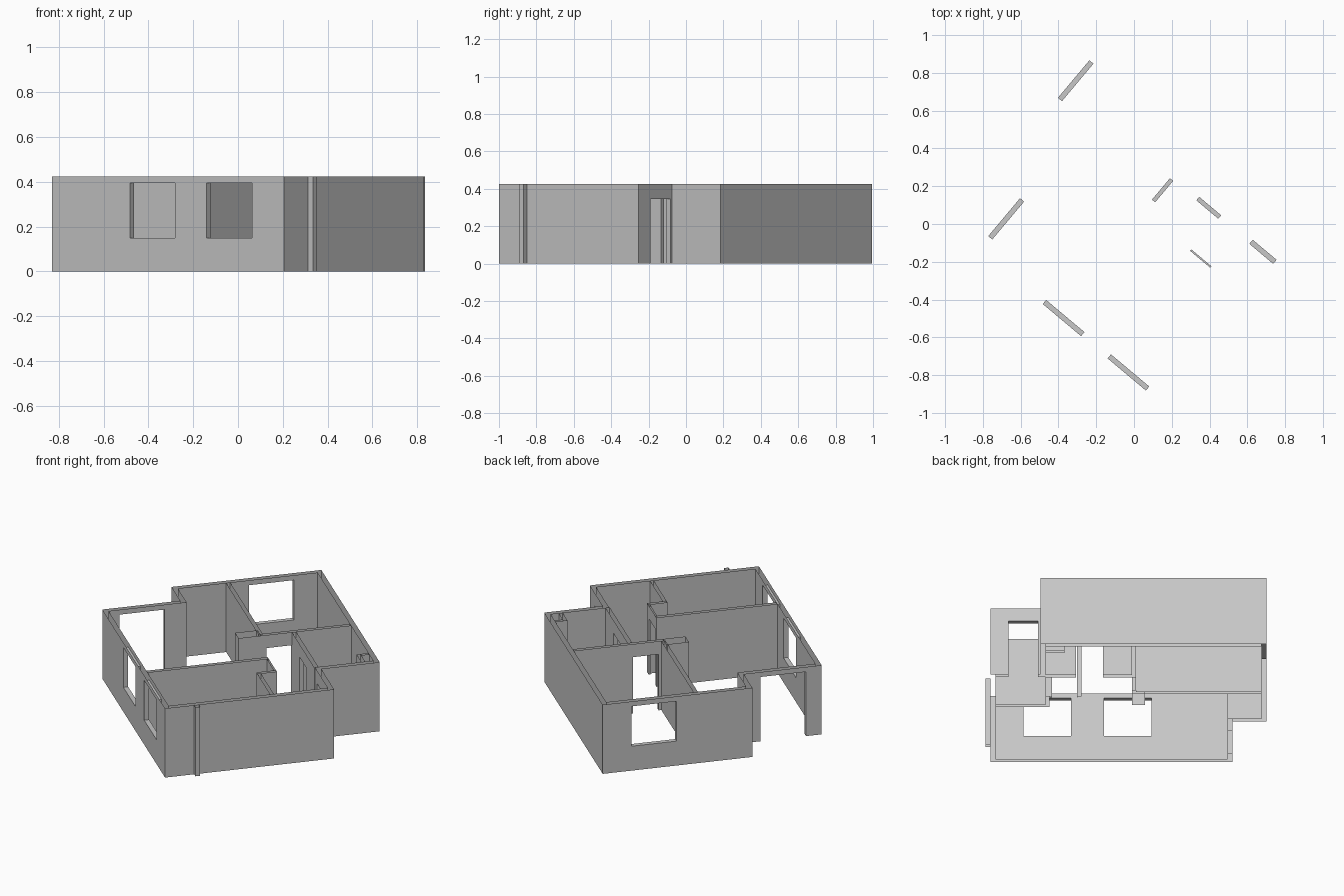
import bpy, bmesh, math
from mathutils import Vector

cube = bpy.data.objects.get("Cube")
if cube:
    bpy.data.objects.remove(cube, do_unlink=True)

H = 0.425          # wall height
T = 0.028          # outer wall thickness
DOOR = 0.345       # inner door height
SILL, HEAD = 0.15, 0.395
TURN = math.radians(-40)

plaster = bpy.data.materials.new("plaster_grey")
plaster.use_nodes = True
grey = (0.57, 0.57, 0.57, 1)
plaster.diffuse_color = grey
plaster.node_tree.nodes["Principled BSDF"].inputs["Base Color"].default_value = grey


def face(bm, pts, normal):
    """Add a face turned towards the given direction."""
    f = bm.faces.new([bm.verts.new(p) for p in pts])
    f.normal_update()
    if f.normal.dot(normal) < 0:
        f.normal_flip()


def point(axis, along, across, z):
    return Vector((along, across, z) if axis == 0 else (across, along, z))


def panel(bm, p, q, openings=()):
    """Upright sheet from p to q with holes, facing right of travel."""
    axis = 0 if abs(q[0] - p[0]) > abs(q[1] - p[1]) else 1
    across = p[1 - axis]
    d = Vector((q[0] - p[0], q[1] - p[1], 0))
    normal = d.cross(Vector((0, 0, 1)))
    x, end = sorted((p[axis], q[axis]))
    pieces = []
    for lo, hi, z0, z1 in sorted(openings):
        pieces += [(x, lo, 0, H), (lo, hi, 0, z0), (lo, hi, z1, H)]
        x = hi
    pieces.append((x, end, 0, H))
    for a, b, z0, z1 in pieces:
        if b - a > 1e-5 and z1 - z0 > 1e-5:
            face(bm, [point(axis, s, across, z) for s, z in
                      ((a, z0), (b, z0), (b, z1), (a, z1))], normal)


def reveal(bm, axis, c0, c1, opening):
    """Jambs, head and sill lining an opening through a wall."""
    lo, hi, z0, z1 = opening
    for s, sign in ((lo, 1), (hi, -1)):
        face(bm, [point(axis, s, c, z) for c, z in
                  ((c0, z0), (c1, z0), (c1, z1), (c0, z1))],
             point(axis, sign, 0, 0))
    for z, sign in ((z1, -1), (z0, 1)):
        if z > 0:
            face(bm, [point(axis, s, c, z) for s, c in
                      ((lo, c0), (hi, c0), (hi, c1), (lo, c1))],
                 Vector((0, 0, sign)))


def finish(name, bm):
    bmesh.ops.remove_doubles(bm, verts=bm.verts, dist=1e-5)
    mesh = bpy.data.meshes.new(name)
    bm.to_mesh(mesh)
    bm.free()
    mesh.materials.append(plaster)
    obj = bpy.data.objects.new(name, mesh)
    obj.rotation_euler.z = TURN
    bpy.context.collection.objects.link(obj)


def partition(name, u0, u1, v0, v1, openings=()):
    """Straight hollow wall, open at top and bottom."""
    bm = bmesh.new()
    axis = 0 if u1 - u0 > v1 - v0 else 1
    loop = [(u0, v0), (u1, v0), (u1, v1), (u0, v1)]
    for i in range(4):
        panel(bm, loop[i], loop[(i + 1) % 4], openings if i % 2 == axis else ())
    c0, c1 = (v0, v1) if axis == 0 else (u0, u1)
    for o in openings:
        reveal(bm, axis, c0, c1, o)
    finish(name, bm)


# Outer walls: stepped outline with an inner skin
outline = [(-0.55, -0.635), (0.80, -0.635), (0.80, 0.34), (0.52, 0.34),
           (0.52, 0.678), (-0.738, 0.678), (-0.738, -0.185), (-0.55, -0.185)]
holes = {0: [(-0.098, 0.167, SILL, HEAD), (0.35, 0.615, SILL, HEAD)],
         2: [(0.535, 0.70, 0, DOOR)],
         5: [(0.253, 0.512, SILL, HEAD)],
         7: [(-0.545, -0.283, 0, HEAD)]}
n = len(outline)
corners = [Vector(p) for p in outline]
inward = []
for i in range(n):
    d = (corners[(i + 1) % n] - corners[i]).normalized()
    inward.append(Vector((-d.y, d.x)))
inner = [corners[i] + T * (inward[i - 1] + inward[i]) for i in range(n)]

bm = bmesh.new()
for i in range(n):
    j = (i + 1) % n
    cuts = holes.get(i, [])
    panel(bm, corners[i], corners[j], cuts)
    panel(bm, inner[j], inner[i], cuts)
    axis = i % 2
    for o in cuts:
        reveal(bm, axis, corners[i][1 - axis], inner[i][1 - axis], o)
finish("outer_walls", bm)

# Inner walls
partition("long_room_wall", -0.71, -0.01, 0.122, 0.145)
partition("back_room_wall", -0.01, 0.012, 0.13, 0.65, [(0.16, 0.308, 0, DOOR)])
partition("hall_wall", 0.012, 0.492, 0.308, 0.332, [(0.172, 0.324, 0, DOOR)])
partition("front_room_wall", 0.293, 0.316, -0.607, 0.092)
partition("closet_door_wall", 0.316, 0.472, 0.082, 0.092, [(0.318, 0.458, 0, DOOR)])
partition("closet_side_wall", 0.472, 0.492, -0.02, 0.092)
partition("closet_end_wall", 0.492, 0.772, -0.02, 0.0)

# Service shafts and outside pipe casing
partition("middle_shaft", -0.062, 0.012, 0.0, 0.13)
partition("corner_shaft_front", 0.388, 0.492, 0.58, 0.602)
partition("corner_shaft_side", 0.388, 0.405, 0.602, 0.65)
partition("outside_post", 0.80, 0.828, -0.467, -0.44)
